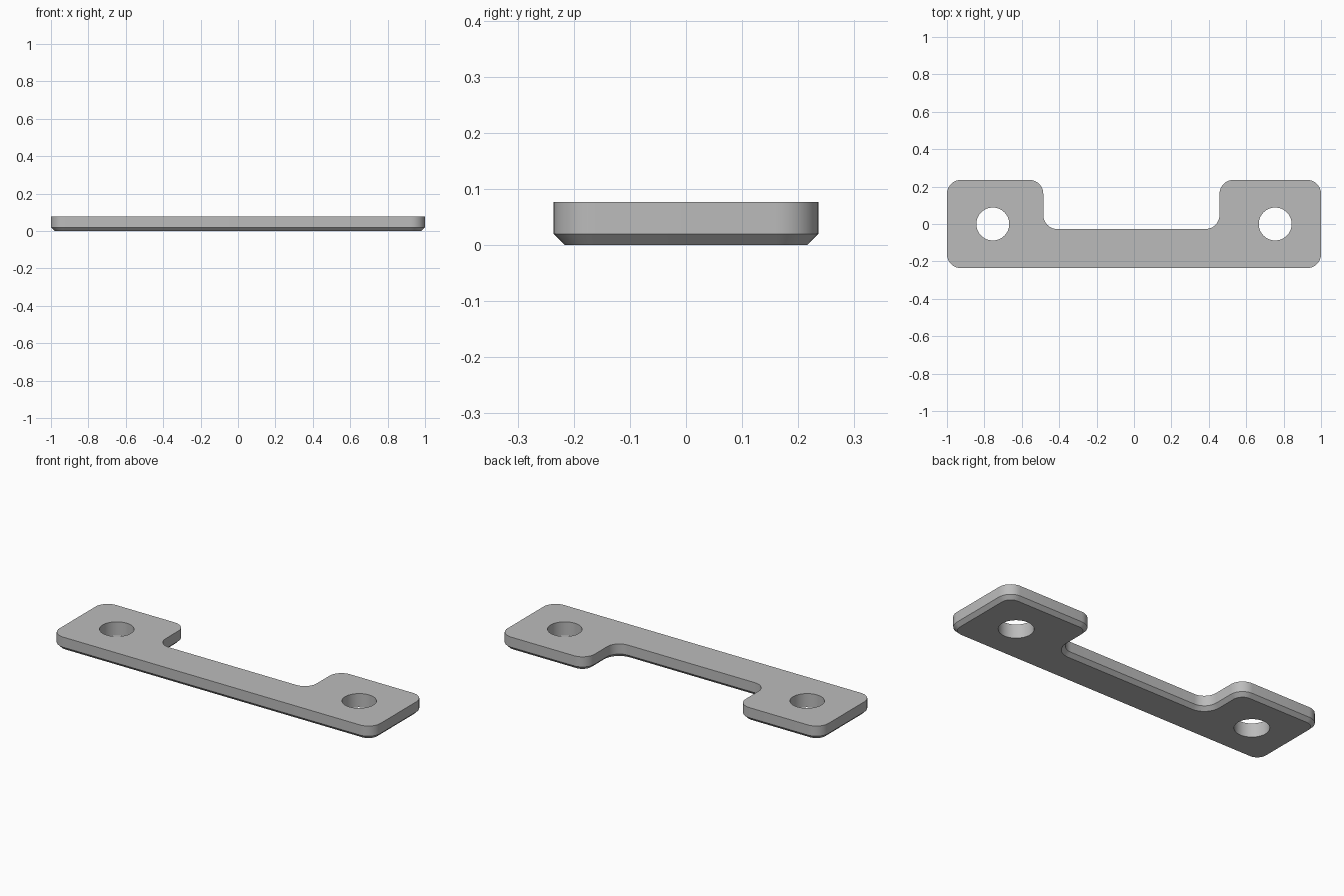
import bpy, bmesh
from math import pi, cos, sin, radians

old = bpy.data.objects.get("Cube")
if old:
    bpy.data.objects.remove(old, do_unlink=True)

HEIGHT, CHAMFER, RADIUS, STEPS = 0.077, 0.02, 0.075, 10
HALF_X, HALF_Y, NOTCH_Y = 1.0, 0.236, -0.027
NOTCH_LEFT, NOTCH_RIGHT = 0.457, -0.485
HOLE_X, HOLE_RADIUS = 0.755, 0.088

# Outline corners, counter-clockwise: x, y, direction to the arc centre, start angle, convex
CORNERS = [
    (-HALF_X, -HALF_Y, 1, 1, 180, True),
    (HALF_X, -HALF_Y, -1, 1, 270, True),
    (HALF_X, HALF_Y, -1, -1, 0, True),
    (NOTCH_LEFT, HALF_Y, 1, -1, 90, True),
    (NOTCH_LEFT, NOTCH_Y, -1, 1, 360, False),
    (NOTCH_RIGHT, NOTCH_Y, 1, 1, 270, False),
    (NOTCH_RIGHT, HALF_Y, -1, -1, 0, True),
    (-HALF_X, HALF_Y, 1, -1, 90, True),
]


def outline(inset):
    """Rounded bracket outline, moved inward by inset."""
    points = []
    for x, y, dx, dy, start, convex in CORNERS:
        cx, cy = x + dx * RADIUS, y + dy * RADIUS
        r = RADIUS - inset if convex else RADIUS + inset
        turn = 90 if convex else -90
        for i in range(STEPS + 1):
            a = radians(start + turn * i / STEPS)
            points.append((cx + r * cos(a), cy + r * sin(a)))
    return points


def circle(cx, count=48):
    return [(cx + HOLE_RADIUS * cos(2 * pi * i / count),
             HOLE_RADIUS * sin(2 * pi * i / count)) for i in range(count)]


def ring(bm, points, z):
    return [bm.verts.new((x, y, z)) for x, y in points]


def bridge(bm, low, high):
    n = len(low)
    for i in range(n):
        j = (i + 1) % n
        bm.faces.new((low[i], low[j], high[j], high[i]))


def cap(bm, loops):
    """Fill the flat area between the outline and the holes."""
    edges = [bm.edges.get((v, loop[i - 1])) for loop in loops for i, v in enumerate(loop)]
    bmesh.ops.triangle_fill(bm, edges=edges, use_beauty=True)


bm = bmesh.new()
# Outer wall with a chamfered lower edge
bottom = ring(bm, outline(CHAMFER), 0)
middle = ring(bm, outline(0), CHAMFER)
top = ring(bm, outline(0), HEIGHT)
bridge(bm, bottom, middle)
bridge(bm, middle, top)

# Bolt holes
lower, upper = [bottom], [top]
for side in (-1, 1):
    low = ring(bm, circle(side * HOLE_X), 0)
    high = ring(bm, circle(side * HOLE_X), HEIGHT)
    bridge(bm, high, low)
    lower.append(low)
    upper.append(high)

# Flat faces
cap(bm, lower)
cap(bm, upper)
bmesh.ops.recalc_face_normals(bm, faces=bm.faces)

mesh = bpy.data.meshes.new("bracket_plate")
bm.to_mesh(mesh)
bm.free()
plate = bpy.data.objects.new("bracket_plate", mesh)
bpy.context.collection.objects.link(plate)

# Plain grey material
grey = bpy.data.materials.new("plain_grey")
grey.use_nodes = True
colour = (0.5, 0.5, 0.5, 1)
grey.diffuse_color = colour
grey.node_tree.nodes["Principled BSDF"].inputs["Base Color"].default_value = colour
mesh.materials.append(grey)

# Smooth arcs, sharp rims
bpy.ops.object.select_all(action='DESELECT')
plate.select_set(True)
bpy.context.view_layer.objects.active = plate
bpy.ops.object.shade_smooth_by_angle(angle=radians(30))
